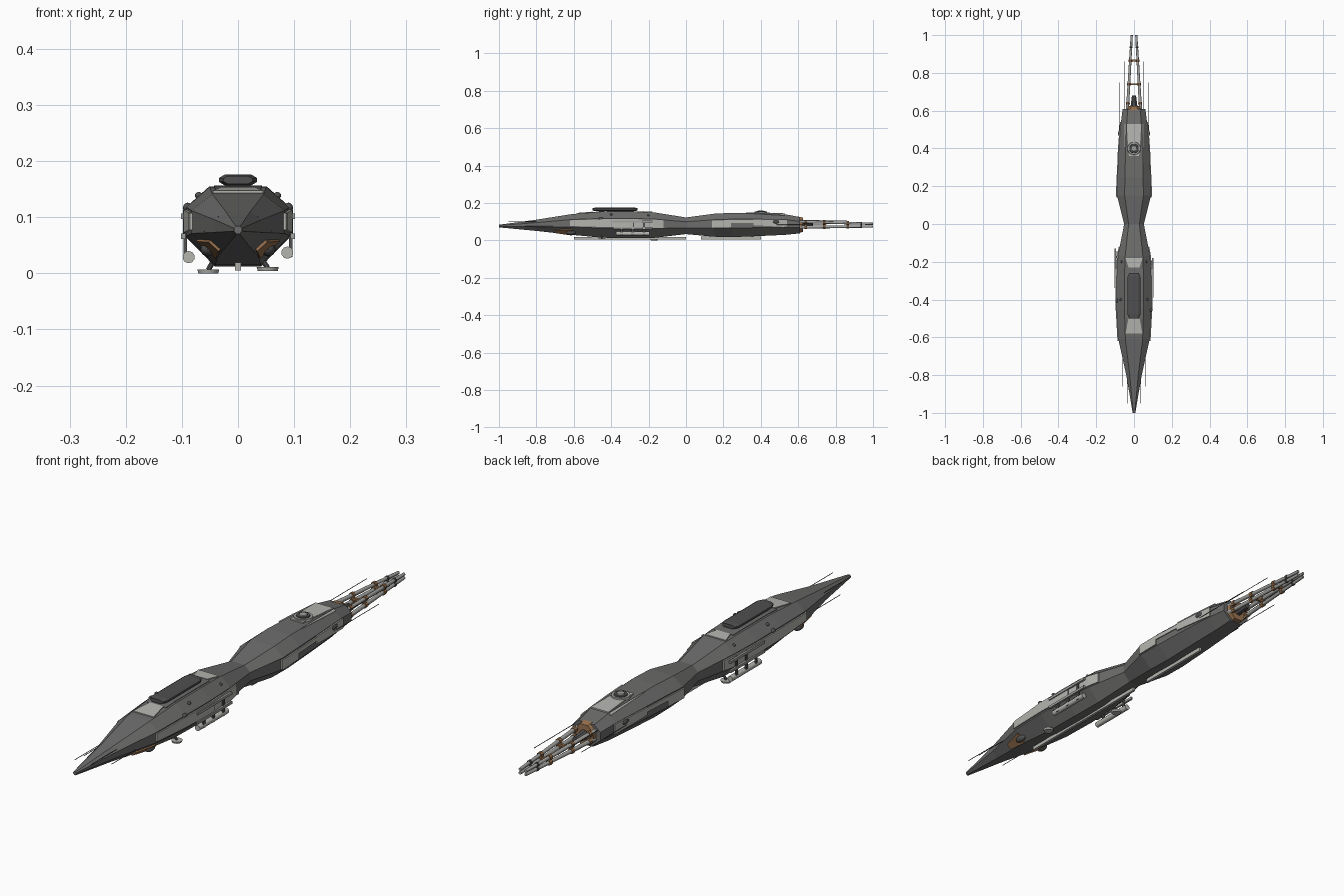
import bpy, bmesh, math
from mathutils import Vector

cube = bpy.data.objects.get("Cube")
if cube:
    bpy.data.objects.remove(cube)


def material(name, r, g, b):
    m = bpy.data.materials.new(name)
    m.use_nodes = True
    m.diffuse_color = (r, g, b, 1)
    m.node_tree.nodes["Principled BSDF"].inputs["Base Color"].default_value = (r, g, b, 1)
    return m


HULL = material("hull grey", 0.15, 0.15, 0.148)
PALE = material("pale panel", 0.46, 0.46, 0.43)
DARK = material("dark grey", 0.08, 0.08, 0.08)
COPPER = material("copper", 0.32, 0.17, 0.08)
STEEL = material("steel", 0.36, 0.36, 0.35)


def finish(name, bm, mat, smooth=False):
    bmesh.ops.recalc_face_normals(bm, faces=bm.faces)
    me = bpy.data.meshes.new(name)
    bm.to_mesh(me)
    bm.free()
    me.materials.append(mat)
    ob = bpy.data.objects.new(name, me)
    bpy.context.collection.objects.link(ob)
    if smooth:
        bpy.context.view_layer.objects.active = ob
        ob.select_set(True)
        bpy.ops.object.shade_smooth_by_angle(angle=math.radians(40))
        ob.select_set(False)
    return ob


def loft(name, rings, mat, smooth=False):
    """Skin closed rings of points and cap both ends."""
    bm = bmesh.new()
    vs = [[bm.verts.new(p) for p in ring] for ring in rings]
    n = len(vs[0])
    for a, b in zip(vs, vs[1:]):
        for i in range(n):
            bm.faces.new((a[i], a[(i + 1) % n], b[(i + 1) % n], b[i]))
    bm.faces.new(vs[0])
    bm.faces.new(vs[-1])
    return finish(name, bm, mat, smooth)


def rod(name, p, q, r0, r1, mat, sides=10):
    """Tapered cylinder between two points."""
    p, q = Vector(p), Vector(q)
    turn = (q - p).to_track_quat('Z', 'Y')
    circle = [Vector((math.cos(t), math.sin(t), 0)) for t in
              (math.tau * (i + 0.5) / sides for i in range(sides))]
    rings = [[c + turn @ (v * r) for v in circle] for c, r in ((p, r0), (q, r1))]
    return loft(name, rings, mat, sides > 8)


def box(name, centre, size, mat):
    bm = bmesh.new()
    bmesh.ops.create_cube(bm, size=1)
    for v in bm.verts:
        v.co = Vector(centre) + Vector([c * s for c, s in zip(v.co, size)])
    return finish(name, bm, mat)


def ball(name, centre, scale, mat):
    bm = bmesh.new()
    bmesh.ops.create_uvsphere(bm, u_segments=12, v_segments=8, radius=1)
    for v in bm.verts:
        v.co = Vector(centre) + Vector([c * s for c, s in zip(v.co, scale)])
    return finish(name, bm, mat, True)


# Hull stations: y, half width, top z, bottom z
STATIONS = [
    (-1.0, .007, .084, .070), (-.8, .041, .111, .051), (-.61, .083, .141, .030),
    (-.45, .092, .154, .015), (-.3, .093, .155, .012), (-.17, .085, .150, .014),
    (0, .052, .123, .034), (.15, .090, .143, .020), (.25, .088, .148, .018),
    (.4, .080, .145, .024), (.53, .070, .140, .030), (.61, .060, .125, .038)]


def section(y):
    """Octagonal hull section at y, starting at the upper +x top corner."""
    for s, t in zip(STATIONS, STATIONS[1:]):
        if y <= t[0]:
            break
    f = (y - s[0]) / (t[0] - s[0])
    w, top, bot = [s[i] + (t[i] - s[i]) * f for i in (1, 2, 3)]
    h = top - bot
    half = [(.55 * w, top), (w, bot + .74 * h), (w, bot + .37 * h), (.44 * w, bot)]
    return [Vector((x, y, z)) for x, z in half] + [Vector((-x, y, z)) for x, z in half[::-1]]


loft("hull", [section(s[0]) for s in STATIONS], HULL)


def plate(name, side, y0, y1, start, end, mat, rise=.004):
    """Raised plate on one hull facet; start and end give its span across the facet."""
    ys = [y0] + [s[0] for s in STATIONS if y0 < s[0] < y1] + [y1]
    rings = []
    for y in ys:
        f = (y - y0) / (y1 - y0)
        a, b = [start[i] + (end[i] - start[i]) * f for i in (0, 1)]
        c = section(y)
        p, q = c[side], c[(side + 1) % 8]
        out = Vector((-(q - p).z, 0, (q - p).x)).normalized() * rise
        pa, pb = p.lerp(q, a), p.lerp(q, b)
        rings.append([pa - out, pb - out, pb + out, pa + out])
    return loft(name, rings, mat)


# Facets: 7 top, 1 / 5 sides, 0 / 6 upper slopes, 2 / 4 lower slopes
plate("front_top_panel", 7, -.58, -.50, (.02, .98), (.2, .8), PALE)
plate("mid_top_panel", 7, -.23, -.18, (.2, .8), (.02, .98), PALE)
plate("top_walkway", 7, -.50, -.23, (.08, .92), (.08, .92), HULL, .002)
plate("rear_top_panel", 7, .36, .53, (.2, .8), (0, 1), PALE, .005)
for tag, up, side, low in (("left", 0, 1, 2), ("right", 6, 5, 4)):
    flip = (lambda a, b: (a, b)) if tag == "left" else (lambda a, b: (1 - b, 1 - a))
    edge = flip(0, .25)
    plate(tag + "_rear_slope_panel", up, .32, .53, flip(0, .05), edge, PALE)
    plate(tag + "_front_side_panel", side, -.62, -.12, flip(.1, .85), flip(.05, .95), PALE, .005)
    plate(tag + "_waist_side_panel", side, .14, .24, flip(.1, .95), flip(.1, .9), PALE, .005)
    plate(tag + "_link_strip", side, .24, .36, flip(.1, .45), flip(.1, .45), PALE)
    plate(tag + "_rear_side_panel", side, .36, .54, flip(.05, .7), flip(.02, .98), PALE, .005)
    plate(tag + "_intake", low, -.70, -.61, flip(.4, .9), flip(.25, 1), COPPER, .005)

# Raised dorsal pod, octagonal and flat
profile = [(.024, .157), (.034, .163), (.034, .170), (.024, .176)]
profile += [(-x, z) for x, z in profile[::-1]]
loft("dorsal_pod", [[(x * k, y, .1665 + (z - .1665) * k) for x, z in profile]
                    for y, k in ((-.50, .75), (-.48, 1), (-.28, 1), (-.26, .75))], DARK)
for y in (-.45, -.31):
    box("pod_mount", (0, y, .156), (.03, .03, .012), DARK)

# Rear turret ring
rod("turret_base", (0, .4, .145), (0, .4, .154), .036, .034, STEEL, 16)
rod("turret_ring", (0, .4, .152), (0, .4, .157), .026, .024, DARK, 16)
rod("turret_cap", (0, .4, .155), (0, .4, .161), .016, .014, STEEL, 16)

# Keel rails and belly dishes
box("front_keel", (0, -.3, .012), (.010, .60, .014), PALE)
box("rear_keel", (0, .24, .013), (.010, .32, .015), PALE)
for x, y, z in ((.053, -.45, .004), (-.053, -.17, .0)):
    rod("belly_dish", (x, y, z), (x, y, z + .007), .018, .020, PALE, 16)
    rod("dish_stem", (x, y, z + .006), (x * .8, y, .025), .005, .005, DARK, 8)

# Side pods: rails, struts and a slung tank, staggered fore and aft
for s, y, z in ((1, -.285, .037), (-1, -.235, .029)):
    rod("slung_tank", (s * .088, y - .09, z), (s * .088, y + .09, z), .011, .011, PALE, 10)
    for h in (.066, .102):
        box("pod_rail", (s * .098, y, h), (.008, .21, .010), STEEL)
    for dy in (-.06, 0, .06):
        box("pod_strut", (s * .094, y + dy, .068), (.006, .012, .078), DARK)
    ball("slope_sensor", (s * .090, y - .17, .117), (.008, .012, .009), DARK)

# Intake domes and small hull domes
for s in (-1, 1):
    ball("intake_dome", (s * .054, -.615, .043), (.013, .026, .013), DARK)
    ball("upper_dome", (s * .070, -.40, .139), (.007, .007, .006), DARK)
    ball("rear_dome", (s * .075, .48, .10), (.009, .020, .010), DARK)
    ball("slope_dome", (s * .066, -.20, .134), (.006, .006, .006), DARK)

# Tail collar, converging tubes with copper bands
rod("tail_collar", (0, .60, .084), (0, .625, .084), .047, .042, COPPER, 8)
rod("tail_core", (0, .62, .084), (0, .68, .084), .020, .012, DARK, 8)
for sx in (-1, 1):
    for sz in (-1, 1):
        a = Vector((sx * .035, .60, .086 + sz * .015))
        b = Vector((sx * .012, 1.0, .082 + sz * .007))
        rod("tail_tube", a, b, .0085, .0060, STEEL)
        for y in (.64, .74, .865):
            c = a.lerp(b, (y - .60) / .40)
            d = Vector((0, .007, 0))
            rod("tube_band", c - d, c + d, .0115, .0105, COPPER, 8)
        c = a.lerp(b, .84)
        rod("tube_clip", c - d * .6, c + d * .6, .009, .009, DARK, 8)
for y, w in ((.74, .055), (.865, .040)):
    box("tube_brace", (0, y, .084), (w, .010, .008), COPPER)

# Thin antennas at nose and tail
for s in (-1, 1):
    for x, z, y0, y1 in ((.035, .101, -.95, -.76), (.060, .075, -.86, -.66),
                         (.078, .085, .46, .75), (.050, .108, .56, .86)):
        rod("antenna", (s * x, y0, z), (s * x, y1, z), .0013, .0013, DARK, 6)
